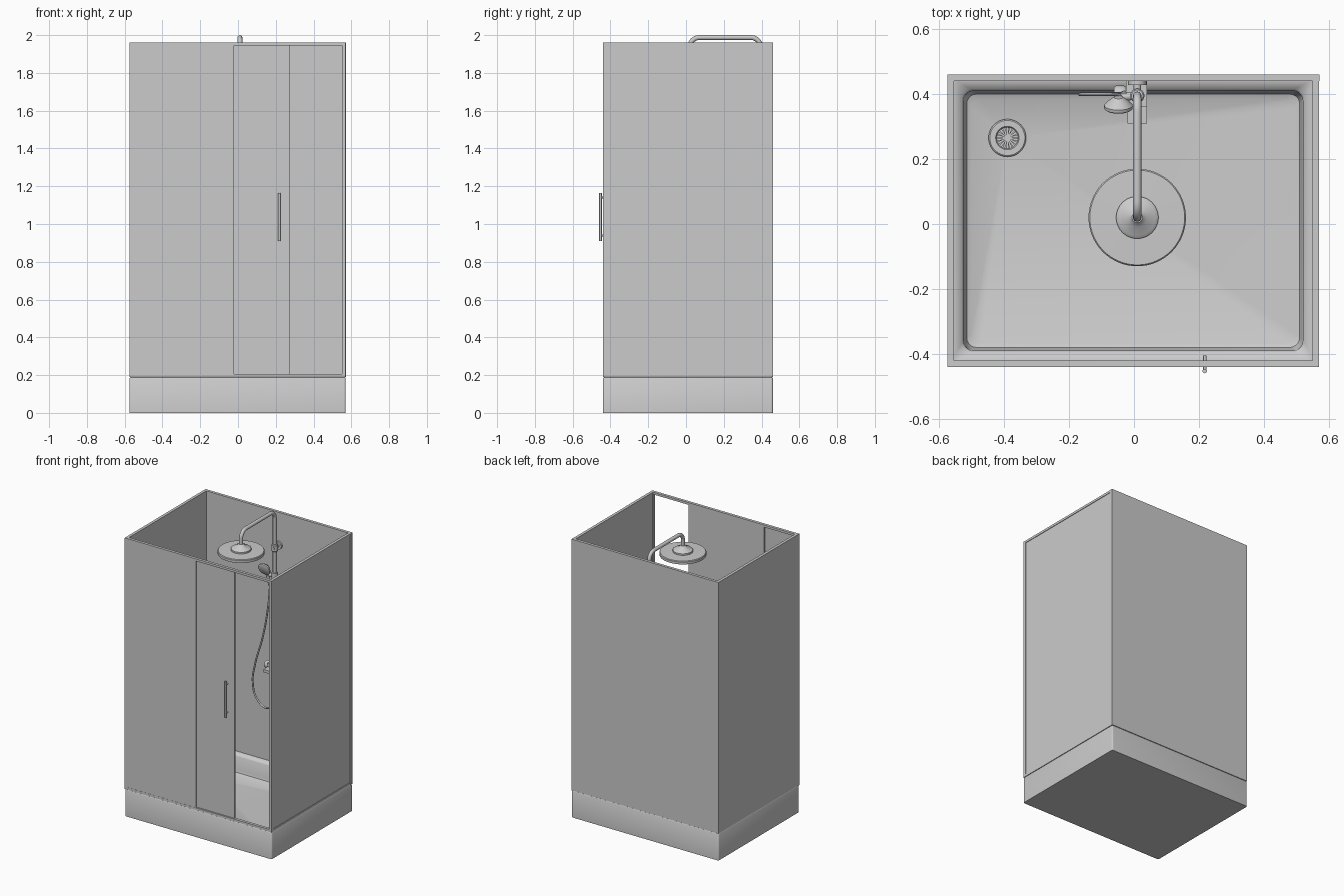
import bpy, bmesh, math
from mathutils import Vector

if "Cube" in bpy.data.objects:
    bpy.data.objects.remove(bpy.data.objects["Cube"])

grey = bpy.data.materials.new("plain grey")
grey.diffuse_color = (0.6, 0.6, 0.6, 1)
grey.use_nodes = True
grey.node_tree.nodes["Principled BSDF"].inputs["Base Color"].default_value = grey.diffuse_color


def finish(obj, smooth=True):
    obj.data.materials.append(grey)
    if smooth:
        bpy.ops.object.select_all(action='DESELECT')
        obj.select_set(True)
        bpy.context.view_layer.objects.active = obj
        bpy.ops.object.shade_smooth_by_angle(angle=math.radians(35))
    return obj


def from_bmesh(name, bm, smooth=True):
    bmesh.ops.recalc_face_normals(bm, faces=bm.faces)
    me = bpy.data.meshes.new(name)
    bm.to_mesh(me)
    bm.free()
    obj = bpy.data.objects.new(name, me)
    bpy.context.collection.objects.link(obj)
    return finish(obj, smooth)


def box(name, x0, x1, y0, y1, z0, z1):
    bm = bmesh.new()
    bmesh.ops.create_cube(bm, size=1)
    for v in bm.verts:
        v.co = ((x0, x1)[v.co.x > 0], (y0, y1)[v.co.y > 0], (z0, z1)[v.co.z > 0])
    return from_bmesh(name, bm, False)


def lathe(name, profile, loc, axis=(0, 0, 1), n=48):
    """Revolve (radius, height) points about an axis and cap both ends."""
    bm = bmesh.new()
    rot = Vector((0, 0, 1)).rotation_difference(Vector(axis))
    rings = [[bm.verts.new(Vector(loc) + rot @ Vector((r * math.cos(k * math.tau / n),
              r * math.sin(k * math.tau / n), h))) for k in range(n)] for r, h in profile]
    for a, b in zip(rings, rings[1:]):
        for k in range(n):
            bm.faces.new((a[k], a[(k + 1) % n], b[(k + 1) % n], b[k]))
    bm.faces.new(rings[0])
    bm.faces.new(rings[-1])
    return from_bmesh(name, bm)


def tube(name, pts, radius, smooth_path=False):
    cu = bpy.data.curves.new(name, 'CURVE')
    cu.dimensions = '3D'
    cu.bevel_depth, cu.bevel_resolution, cu.use_fill_caps = radius, 4, True
    if smooth_path:
        sp = cu.splines.new('BEZIER')
        sp.bezier_points.add(len(pts) - 1)
        for bp, p in zip(sp.bezier_points, pts):
            bp.co, bp.handle_left_type, bp.handle_right_type = p, 'AUTO', 'AUTO'
    else:
        sp = cu.splines.new('POLY')
        sp.points.add(len(pts) - 1)
        for sp_pt, p in zip(sp.points, pts):
            sp_pt.co = (*p, 1)
    obj = bpy.data.objects.new(name, cu)
    bpy.context.collection.objects.link(obj)
    bpy.ops.object.select_all(action='DESELECT')
    obj.select_set(True)
    bpy.context.view_layer.objects.active = obj
    bpy.ops.object.convert(target='MESH')
    return finish(bpy.context.object)


# Shower tray: stacked rounded rectangles, floor falling to the drain
X0, X1, Y0, Y1 = -0.575, 0.57, -0.44, 0.46
DRAIN = (-0.39, 0.265)


def ring(bm, x0, x1, y0, y1, r, z):
    out = []
    for cx, cy, a0 in ((x1 - r, y1 - r, 0), (x0 + r, y1 - r, 90), (x0 + r, y0 + r, 180), (x1 - r, y0 + r, 270)):
        for k in range(6):
            a = math.radians(a0 + 18 * k)
            out.append(bm.verts.new((cx + r * math.cos(a), cy + r * math.sin(a), z)))
    return out


bm = bmesh.new()
levels = [(0, 0.01, 0), (0, 0.01, 0.182), (0.003, 0.01, 0.188), (0.01, 0.01, 0.19), (0.022, 0.01, 0.19),
          (0.045, 0.03, 0.178), (0.05, 0.03, 0.17), (0.055, 0.03, 0.08), (0.06, 0.03, 0.062), (0.075, 0.03, 0.055)]
rings = [ring(bm, X0 + i, X1 - i, Y0 + i, Y1 - i, r, z) for i, r, z in levels]
for a, b in zip(rings, rings[1:]):
    for k in range(24):
        bm.faces.new((a[k], a[(k + 1) % 24], b[(k + 1) % 24], b[k]))
bm.faces.new(rings[0])
low = bm.verts.new((*DRAIN, 0.045))
for k in range(24):
    bm.faces.new((rings[-1][k], rings[-1][(k + 1) % 24], low))
from_bmesh("shower_tray", bm)

# Drain cover with radial ribs
lathe("drain_cover", [(0.058, 0.04), (0.058, 0.056), (0.054, 0.059), (0.036, 0.059), (0.033, 0.055)], (*DRAIN, 0))
bm = bmesh.new()
for k in range(18):
    a = k * math.tau / 18
    d, s = Vector((math.cos(a), math.sin(a), 0)), Vector((-math.sin(a), math.cos(a), 0))
    c = Vector((*DRAIN, 0.06))
    bm.faces.new([bm.verts.new(p) for p in (c + d * 0.008, c + d * 0.033 - s * 0.003, c + d * 0.033 + s * 0.003)])
from_bmesh("drain_ribs", bm, False)

# Solid back and left walls
ZB, ZT, T = 0.19, 1.96, 0.02
box("back_wall", X0, X1, Y1 - T, Y1, ZB, ZT)
box("left_wall", X0, X0 + T, Y0, Y1 - T, ZB, ZT)

# Frame bars on the front and right
F = 0.016
box("front_right_post", X1 - T, X1, Y0, Y0 + T, ZB, ZT)
box("back_right_post", X1 - T, X1 + 0.001, Y1 - T, Y1, ZB, ZT)
for label, z in (("bottom", ZB), ("top", ZT - F)):
    box("front_rail_" + label, X0 + T, X1 - T, Y0, Y0 + T, z, z + F)
    box("right_rail_" + label, X1 - T, X1, Y0 + T, Y1 - T, z, z + F)

# Panels: right side, fixed front panel, and sliding door behind it
box("right_panel", X1 - 0.016, X1 - 0.004, Y0 + T, Y1 - T, ZB + F, ZT - F)
box("fixed_front_panel", X0 + T, -0.02, Y0 + 0.001, Y0 + 0.009, ZB + F, ZT - F)
box("sliding_door", -0.315, 0.275, Y0 + 0.011, Y0 + 0.019, ZB + F, ZT - F)

# Door handle
tube("door_handle", [(0.218, -0.453, 0.91), (0.218, -0.453, 1.165)], 0.007)
for z in (0.94, 1.14):
    tube("handle_mount", [(0.218, -0.453, z), (0.218, -0.405, z)], 0.005)

# Riser pipe with arm bent over to the shower head
R, PX, PY, HY, AZ = 0.05, 0.01, 0.395, 0.02, 1.987
path = [(PX, PY, 0.88)]
path += [(PX, PY - R + R * math.cos(a), AZ - R + R * math.sin(a)) for a in [k * math.pi / 16 for k in range(9)]]
path += [(PX, HY + R - R * math.sin(a), AZ - R + R * math.cos(a)) for a in [k * math.pi / 16 for k in range(9)]]
path.append((PX, HY, 1.86))
tube("riser_pipe", path, 0.013)

# Overhead shower head
lathe("shower_head", [(0.14, 1.828), (0.15, 1.833), (0.15, 1.85), (0.146, 1.855), (0.065, 1.857),
                      (0.065, 1.868), (0.055, 1.876), (0.03, 1.884), (0.016, 1.9)], (PX, HY, 0), n=64)

# Wall bracket and hand shower holder
tube("wall_bracket", [(PX, 0.44, 1.73), (PX, 0.37, 1.73)], 0.012)
lathe("bracket_collar", [(0.018, -0.025), (0.022, -0.02), (0.022, 0.02), (0.018, 0.025)], (PX, PY, 1.73), n=24)
lathe("bracket_plate", [(0.028, 0), (0.028, 0.012)], (PX, 0.428, 1.73), (0, 1, 0), 24)
lathe("hand_shower_holder", [(0.02, -0.025), (0.02, 0.025)], (PX, PY, 1.53), n=24)
tube("holder_arm", [(PX, PY, 1.53), (-0.045, 0.39, 1.53)], 0.012)

# Hand shower
tube("hand_shower_handle", [(-0.03, 0.40, 1.45), (-0.045, 0.39, 1.53), (-0.048, 0.385, 1.575)], 0.011)
lathe("hand_shower_head", [(0.014, -0.03), (0.03, -0.018), (0.044, -0.004), (0.044, 0.006), (0.038, 0.01)],
      (-0.048, 0.362, 1.575), (0, -0.94, -0.34), 32)

# Flexible hose
tube("shower_hose", [(-0.03, 0.40, 1.46), (-0.045, 0.40, 1.3), (-0.085, 0.40, 1.08), (-0.15, 0.40, 0.85),
                     (-0.165, 0.40, 0.73), (-0.13, 0.40, 0.62), (-0.05, 0.40, 0.58), (0, 0.40, 0.66),
                     (PX, 0.40, 0.86)], 0.006, True)

# Mixer valve with knob and spout
box("mixer_body", -0.025, 0.04, 0.36, 0.44, 0.86, 0.92)
box("mixer_spout", -0.02, 0.04, 0.31, 0.36, 0.875, 0.895)
lathe("mixer_knob", [(0.022, 0), (0.026, 0.006), (0.026, 0.03), (0.022, 0.036)], (-0.025, 0.40, 0.89), (-1, 0, 0), 24)
